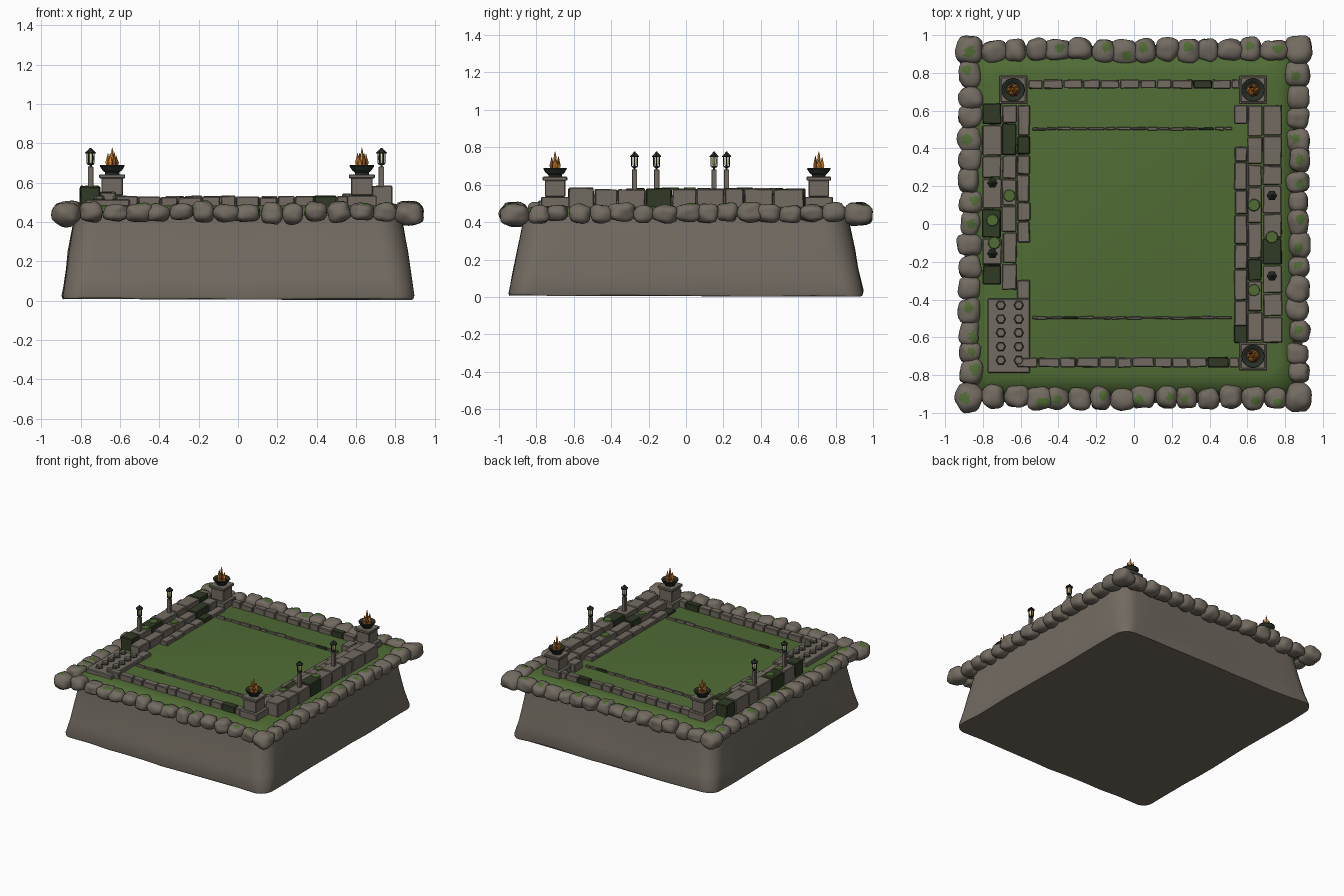
import bpy, bmesh, math, random
from mathutils import Vector, noise

random.seed(4)
if "Cube" in bpy.data.objects:
    bpy.data.objects.remove(bpy.data.objects["Cube"])


def material(name, rgb):
    m = bpy.data.materials.new(name)
    m.use_nodes = True
    m.diffuse_color = (*rgb, 1)
    m.node_tree.nodes["Principled BSDF"].inputs["Base Color"].default_value = (*rgb, 1)
    return m


MATS = [material("stone", (0.17, 0.148, 0.12)),
        material("grass", (0.08, 0.15, 0.035)),
        material("dark_moss", (0.03, 0.042, 0.018)),
        material("dark_iron", (0.02, 0.027, 0.02)),
        material("flame", (0.75, 0.27, 0.03)),
        material("ember", (0.25, 0.08, 0.02)),
        material("lantern_glow", (0.8, 0.7, 0.35))]
STONE, GRASS, DARK, IRON, FLAME, EMBER, GLOW = range(7)


def finish(bm, name, smooth=None, bevel=0):
    bmesh.ops.recalc_face_normals(bm, faces=bm.faces)
    me = bpy.data.meshes.new(name)
    bm.to_mesh(me)
    bm.free()
    for m in MATS:
        me.materials.append(m)
    ob = bpy.data.objects.new(name, me)
    bpy.context.collection.objects.link(ob)
    if bevel:
        mod = ob.modifiers.new("worn_edges", 'BEVEL')
        mod.width, mod.segments = bevel, 1
    if smooth:
        bpy.ops.object.select_all(action='DESELECT')
        ob.select_set(True)
        bpy.context.view_layer.objects.active = ob
        bpy.ops.object.shade_smooth_by_angle(angle=math.radians(smooth))
    return ob


def loft(bm, rings, mat):
    """Skin a list of equal-length point rings and cap both ends."""
    loops = [[bm.verts.new(p) for p in ring] for ring in rings]
    n = len(loops[0])
    faces = [bm.faces.new((a[i], a[(i + 1) % n], b[(i + 1) % n], b[i]))
             for a, b in zip(loops, loops[1:]) for i in range(n)]
    faces += [bm.faces.new(loops[0][::-1]), bm.faces.new(loops[-1])]
    for f in faces:
        f.material_index = mat


def lathe(bm, x, y, profile, sides, mat, turn=0.0):
    angles = [turn + math.tau * i / sides for i in range(sides)]
    loft(bm, [[(x + r * math.cos(a), y + r * math.sin(a), z) for a in angles]
              for r, z in profile], mat)


def box(bm, x0, x1, y0, y1, z0, z1, mat=STONE, jitter=0.0):
    j = lambda: random.uniform(-jitter, jitter)
    loft(bm, [[(x + j(), y + j(), z + j()) for x, y in
               ((x0, y0), (x1, y0), (x1, y1), (x0, y1))] for z in (z0, z1)], mat)


def rounded_rect(hx, hy, r, z, wobble=0.0):
    pts = []
    for k, (sx, sy) in enumerate(((1, 1), (-1, 1), (-1, -1), (1, -1))):
        arc = []
        for i in range(9):
            a = math.pi / 2 * (k + i / 8)
            arc.append(Vector((sx * (hx - r) + r * math.cos(a),
                               sy * (hy - r) + r * math.sin(a), z)))
        pts += arc
        # points along the straight side that follows
        nx, ny = ((-1, 1), (-1, -1), (1, -1), (1, 1))[k]
        end = Vector((nx * (hx - r), ny * (hy - r), z)) + r * Vector(
            (math.cos(math.pi / 2 * (k + 1)), math.sin(math.pi / 2 * (k + 1)), 0))
        pts += [arc[-1].lerp(end, i / 10) for i in range(1, 10)]
    return [p + wobble * noise.noise_vector(p * 3) for p in pts]


# Flared rock base
bm = bmesh.new()
loft(bm, [rounded_rect(hx, hy, r, z, w) for hx, hy, r, z, w in
          ((0.885, 0.94, 0.09, 0.01, 0.012), (0.89, 0.945, 0.1, 0.025, 0.012),
           (0.875, 0.925, 0.12, 0.12, 0.012), (0.86, 0.9, 0.13, 0.25, 0.01),
           (0.84, 0.875, 0.13, 0.38, 0.005), (0.83, 0.87, 0.13, 0.44, 0))], STONE)
finish(bm, "rock_base", 50)

# Lawn with a sloping border
bm = bmesh.new()
loft(bm, [rounded_rect(*ring) for ring in
          ((0.85, 0.9, 0.1, 0.43), (0.84, 0.89, 0.1, 0.45),
           (0.79, 0.83, 0.1, 0.48), (0.76, 0.8, 0.1, 0.485))], GRASS)
finish(bm, "lawn", 50)


# Rim of rounded boulders, some with a moss patch on top
def boulder(bm, x, y, z, rx, ry, rz):
    seed = Vector([random.uniform(0, 50) for _ in range(3)])
    mossy = random.random() < 0.5
    spot = Vector((random.uniform(-.3, .3), random.uniform(-.3, .3), 0.85))
    verts = bmesh.ops.create_icosphere(bm, subdivisions=3, radius=1)["verts"]
    for f in {f for v in verts for f in v.link_faces}:
        if mossy and (f.calc_center_median() - spot).length < 0.38:
            f.material_index = GRASS
    for v in verts:
        d = v.co.copy()
        d /= sum(abs(c) ** 2.8 for c in d) ** (1 / 2.8)
        d *= 1 + 0.22 * noise.noise(d * 1.1 + seed)
        v.co = (x + d.x * rx, y + d.y * ry, z + d.z * rz)


bm = bmesh.new()
for s in (-1, 1):
    for t in (-1, 1):
        boulder(bm, s * 0.873, t * 0.92, 0.44, 0.07, 0.075, 0.058)
    for along, across, count, axis in ((0.74, 0.92, 14, 0), (0.79, 0.868, 15, 1)):
        step = 2 * along / (count - 1)
        for i in range(count):
            u = -along + i * step + random.uniform(-0.012, 0.012)
            v = s * (across + random.uniform(-0.008, 0.008))
            ru, rv = step * random.uniform(0.48, 0.62), random.uniform(0.054, 0.064)
            z, rz = random.uniform(0.44, 0.455), random.uniform(0.042, 0.054)
            if axis == 0:
                boulder(bm, u, v, z, ru, rv, rz)
            else:
                boulder(bm, v, u, z, rv, ru, rz)
finish(bm, "boulder_rim", 60)


# Rows of cut blocks; a block covering a listed position is dark with moss
def block_row(name, axis, start, end, lo, hi, top, size, dark=(), gaps=(), bevel=0.005):
    bm = bmesh.new()
    p = start
    while p < end - 0.01:
        q = p + size * random.uniform(0.75, 1.3)
        if q > end - size * 0.5:
            q = end
        mat = DARK if any(p <= d < q for d in dark) else STONE
        h = top + random.uniform(-0.006, 0.004)
        a, b = p + 0.002, q - 0.002
        c, d = lo + random.uniform(0, .004), hi - random.uniform(0, .004)
        if not any(g0 < (p + q) / 2 < g1 for g0, g1 in gaps):
            spans = (a, b, c, d) if axis == 0 else (c, d, a, b)
            box(bm, *spans, 0.46, h, mat, 0.0025)
        p = q
    finish(bm, name, bevel=bevel)


block_row("back_wall", 0, -0.56, 0.56, 0.715, 0.765, 0.53, 0.09, (0.34,))
block_row("front_wall", 0, -0.62, 0.56, -0.76, -0.705, 0.53, 0.095, (0.5,))
block_row("back_line", 0, -0.54, 0.52, 0.495, 0.513, 0.505, 0.07, (0.36,), bevel=0.003)
block_row("front_line", 0, -0.54, 0.52, -0.505, -0.488, 0.505, 0.07, (-0.35,), bevel=0.003)
block_row("left_inner_step", 1, -0.54, 0.41, 0.53, 0.6, 0.515, 0.13)
block_row("left_middle_step", 1, -0.62, 0.63, 0.6, 0.68, 0.55, 0.15, (-0.2,))
block_row("left_outer_step", 1, -0.63, 0.63, 0.68, 0.785, 0.58, 0.13, (-0.17,))
block_row("right_inner_step", 1, -0.4, 0.63, -0.62, -0.55, 0.515, 0.12, (0.37,),
          ((0.19, 0.3), (-0.32, -0.1)))
block_row("right_middle_step", 1, -0.35, 0.63, -0.7, -0.62, 0.55, 0.14, (0.37,))
block_row("right_outer_step", 1, -0.32, 0.64, -0.805, -0.7, 0.58, 0.13, (0.6, -0.27, 0.05))
bm = bmesh.new()
box(bm, 0.53, 0.6, -0.63, -0.53, 0.46, 0.5, DARK)
box(bm, 0.53, 0.6, 0.53, 0.63, 0.46, 0.545)
finish(bm, "left_end_blocks", bevel=0.005)

# Moss patches on the steps
bm = bmesh.new()
for x, y, z in ((0.635, -0.35, 0.55), (0.635, 0.1, 0.55), (0.73, -0.07, 0.58),
                (-0.75, 0.02, 0.58), (-0.74, -0.1, 0.58), (-0.66, 0.15, 0.55)):
    lathe(bm, x, y, ((0.034, z - 0.003), (0.03, z + 0.006)), 9, GRASS, x)
finish(bm, "moss_patches")

# Studded slab in the front right corner
bm = bmesh.new()
box(bm, -0.775, -0.55, -0.79, -0.395, 0.46, 0.515)
finish(bm, "stud_slab", bevel=0.006)
bm = bmesh.new()
for x in (-0.705, -0.61):
    for i in range(5):
        y = -0.43 - 0.073 * i
        lathe(bm, x, y, ((0.029, 0.51), (0.029, 0.519)), 6, IRON)
        lathe(bm, x, y, ((0.025, 0.51), (0.025, 0.53), (0.02, 0.534)), 6, STONE)
finish(bm, "hex_studs")

# Fire bowls on stone pedestals
for name, x, y in (("back_left", 0.63, 0.71), ("front_left", 0.63, -0.7),
                   ("back_right", -0.64, 0.71)):
    bm = bmesh.new()
    for h, z0, z1 in ((0.075, 0.46, 0.535), (0.055, 0.535, 0.625), (0.066, 0.622, 0.643)):
        box(bm, x - h, x + h, y - h, y + h, z0, z1)
    finish(bm, name + "_pedestal", bevel=0.004)
    bm = bmesh.new()
    lathe(bm, x, y, ((0.036, 0.642), (0.036, 0.652), (0.05, 0.664), (0.063, 0.684),
                     (0.061, 0.69), (0.052, 0.688), (0.035, 0.678)), 12, IRON)
    finish(bm, name + "_fire_bowl")
    bm = bmesh.new()
    lathe(bm, x, y, ((0.038, 0.676), (0.024, 0.693), (0.008, 0.698)), 7, EMBER)
    for i in range(7):
        a, r = i * 1.05, 0.021 if i else 0
        tip = 0.778 if i == 0 else random.uniform(0.725, 0.755)
        lathe(bm, x + r * math.cos(a), y + r * math.sin(a),
              ((0.009, 0.68), (0.013, 0.705), (0.006, tip - 0.02), (0.001, tip)),
              5, EMBER if i in (2, 5) else FLAME, a)
    finish(bm, name + "_fire")

# Lanterns on posts along both sides
bm_posts, bm_iron, bm_glow = bmesh.new(), bmesh.new(), bmesh.new()
for x, y in ((-0.75, 0.217), (-0.75, -0.157), (0.73, 0.15), (0.73, -0.275)):
    box(bm_posts, x - 0.014, x + 0.014, y - 0.014, y + 0.014, 0.55, 0.682)
    lathe(bm_iron, x, y, ((0.006, 0.68), (0.006, 0.69), (0.017, 0.692), (0.017, 0.7)), 6, IRON)
    lathe(bm_iron, x, y, ((0.027, 0.748), (0.028, 0.753), (0.012, 0.767), (0.004, 0.777)), 6, IRON)
    for i in range(6):
        a = math.tau * i / 6
        px, py = x + 0.018 * math.cos(a), y + 0.018 * math.sin(a)
        lathe(bm_iron, px, py, ((0.003, 0.697), (0.003, 0.75)), 4, IRON)
    lathe(bm_glow, x, y, ((0.009, 0.699), (0.014, 0.715), (0.014, 0.735), (0.01, 0.75)), 6, GLOW)
finish(bm_posts, "lantern_posts", bevel=0.002)
finish(bm_iron, "lantern_frames")
finish(bm_glow, "lantern_lights")
